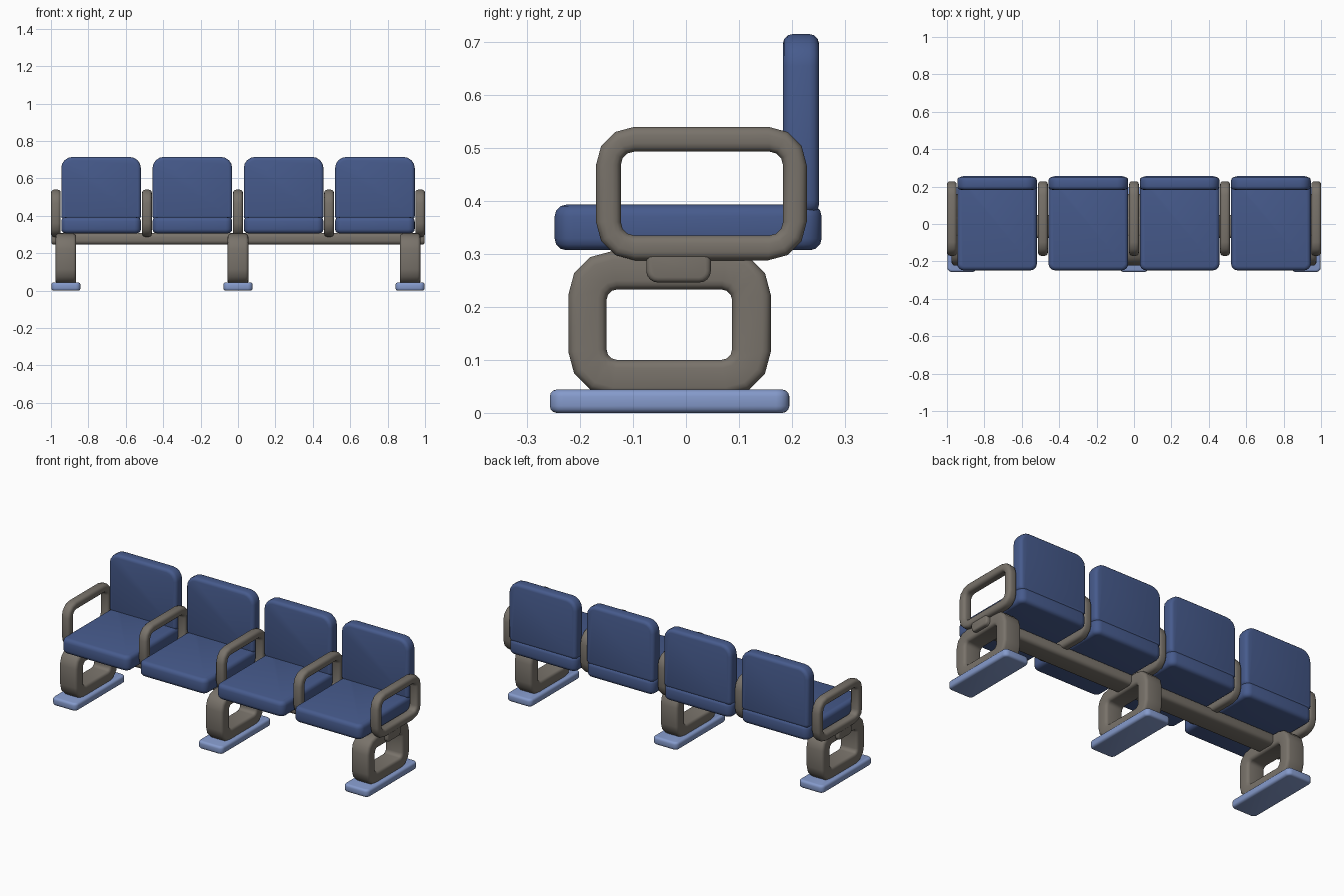
import bpy, bmesh, math
from mathutils import Vector

if "Cube" in bpy.data.objects:
    bpy.data.objects.remove(bpy.data.objects["Cube"])


def material(name, rgb):
    m = bpy.data.materials.new(name)
    m.diffuse_color = (*rgb, 1)
    m.use_nodes = True
    m.node_tree.nodes["Principled BSDF"].inputs["Base Color"].default_value = m.diffuse_color
    return m


BLUE = material("seat blue", (0.062, 0.104, 0.265))
GREY = material("frame grey", (0.190, 0.170, 0.145))
PALE = material("foot pale blue", (0.235, 0.325, 0.60))

# Maps (u, v, w) to world, w being the thickness direction
AXES = {"x": lambda u, v, w: Vector((w, u, v)),
        "y": lambda u, v, w: Vector((u, w, v)),
        "z": lambda u, v, w: Vector((u, v, w))}


def rounded_rect(u0, u1, v0, v1, radii, seg):
    """Outline from lower left, anticlockwise; radii per corner."""
    pts = []
    corners = [(u0, v0, 1, 1, 180), (u1, v0, -1, 1, 270),
               (u1, v1, -1, -1, 0), (u0, v1, 1, -1, 90)]
    for (u, v, su, sv, a0), r in zip(corners, radii):
        for i in range(seg + 1):
            a = math.radians(a0 + 90 * i / seg)
            pts.append((u + su * r + r * math.cos(a), v + sv * r + r * math.sin(a)))
    return pts


def finish(name, bm, mat):
    bmesh.ops.recalc_face_normals(bm, faces=bm.faces)
    mesh = bpy.data.meshes.new(name)
    bm.to_mesh(mesh)
    bm.free()
    mesh.materials.append(mat)
    ob = bpy.data.objects.new(name, mesh)
    bpy.context.collection.objects.link(ob)
    bpy.ops.object.select_all(action="DESELECT")
    ob.select_set(True)
    bpy.context.view_layer.objects.active = ob
    bpy.ops.object.shade_smooth_by_angle(angle=math.radians(40))
    return ob


def bridge(bm, a, b):
    n = len(a)
    for i in range(n):
        bm.faces.new((a[i], a[(i + 1) % n], b[(i + 1) % n], b[i]))


def slab(name, mat, axis, u, v, w, radii, edge, seg=4, steps=3):
    """Rounded plate with softened rims."""
    bm = bmesh.new()
    arc = [(edge * (1 - math.sin(t)), edge * (1 - math.cos(t)))
           for t in (math.pi / 2 * i / steps for i in range(steps + 1))]
    levels = [(ins, w[0] + d) for ins, d in arc]
    levels += [(ins, w[1] - d) for ins, d in reversed(arc)]
    rings = []
    for ins, h in levels:
        pts = rounded_rect(u[0] + ins, u[1] - ins, v[0] + ins, v[1] - ins,
                           [max(r - ins, 0.001) for r in radii], seg)
        rings.append([bm.verts.new(AXES[axis](p, q, h)) for p, q in pts])
    for a, b in zip(rings, rings[1:]):
        bridge(bm, a, b)
    bm.faces.new(rings[0])
    bm.faces.new(rings[-1])
    return finish(name, bm, mat)


def hoop(name, mat, x, width, outer, r_out, inner, r_in, thick, fillet, seg=3):
    """Closed rounded frame in the y-z plane with a soft section."""
    bm = bmesh.new()
    o = rounded_rect(*outer, [r_out] * 4, seg)
    n = rounded_rect(*inner, [r_in] * 4, seg)
    section = rounded_rect(0, thick, -width / 2, width / 2, [fillet] * 4, 3)
    rings = []
    for s, h in section:
        t = s / thick
        rings.append([bm.verts.new((x + h, a[0] + (b[0] - a[0]) * t, a[1] + (b[1] - a[1]) * t))
                      for a, b in zip(o, n)])
    for a, b in zip(rings, rings[1:] + rings[:1]):
        bridge(bm, a, b)
    return finish(name, bm, mat)


# Seats and backrests
for i, x in enumerate((-0.732, -0.244, 0.244, 0.732), 1):
    span = (x - 0.213, x + 0.213)
    slab(f"seat_{i}", BLUE, "z", span, (-0.248, 0.256), (0.307, 0.393), [0.035] * 4, 0.022)
    slab(f"backrest_{i}", BLUE, "y", span, (0.375, 0.715), (0.183, 0.251),
         [0.025, 0.025, 0.06, 0.06], 0.018)

# Armrest hoops
for i in range(5):
    hoop(f"armrest_{i + 1}", GREY, -0.974 + 0.487 * i, 0.052,
         (-0.17, 0.228, 0.288, 0.54), 0.073,
         (-0.123, 0.183, 0.335, 0.493), 0.025, 0.047, 0.016)

# Leg hoops and floor plates
for i, x in enumerate((-0.92, 0.0, 0.92), 1):
    hoop(f"leg_{i}", GREY, x, 0.11, (-0.222, 0.16, 0.033, 0.305), 0.082,
         (-0.15, 0.087, 0.10, 0.233), 0.02, 0.07, 0.016)
    slab(f"foot_{i}", PALE, "z", (x - 0.078, x + 0.078), (-0.257, 0.195),
         (0.0, 0.044), [0.025] * 4, 0.013)

# Long support beam
slab("beam", GREY, "x", (-0.075, 0.047), (0.246, 0.309), (-0.997, 0.997), [0.022] * 4, 0.01)
